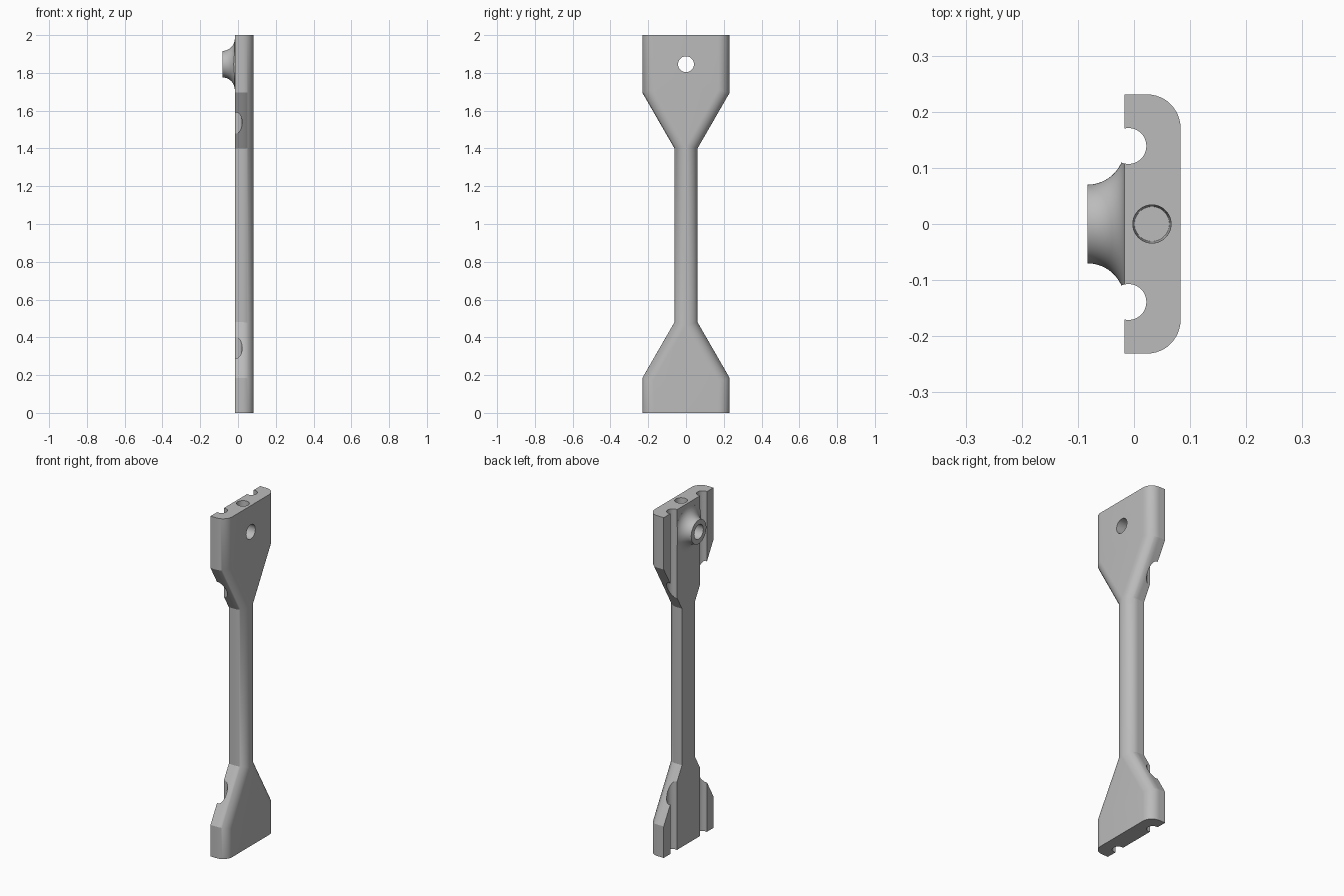
import bpy, bmesh, math
from mathutils import Matrix, Vector

cube = bpy.data.objects.get("Cube")
if cube:
    bpy.data.objects.remove(cube, do_unlink=True)

BACK, FACE = -0.017, 0.083      # plate faces along x
WIDE, NECK = 0.231, 0.061       # half widths
ROUND = 0.06                    # edge rounding
HOLE_Z = 1.846

grey = bpy.data.materials.new("plain grey")
grey.use_nodes = True
colour = (0.5, 0.5, 0.5, 1)
grey.diffuse_color = colour
grey.node_tree.nodes["Principled BSDF"].inputs["Base Color"].default_value = colour


def make_object(name, bm):
    bmesh.ops.recalc_face_normals(bm, faces=bm.faces)
    mesh = bpy.data.meshes.new(name)
    bm.to_mesh(mesh)
    bm.free()
    mesh.materials.append(grey)
    obj = bpy.data.objects.new(name, mesh)
    bpy.context.collection.objects.link(obj)
    return obj


def loft(name, rings):
    """Closed solid through a list of rings of points."""
    bm = bmesh.new()
    rows = [[bm.verts.new(p) for p in ring] for ring in rings]
    n = len(rows[0])
    for a, b in zip(rows, rows[1:]):
        for i in range(n):
            j = (i + 1) % n
            bm.faces.new((a[i], a[j], b[j], b[i]))
    bm.faces.new(rows[0])
    bm.faces.new(rows[-1])
    return make_object(name, bm)


def cylinder(name, radius, start, end, end_radius=None):
    bm = bmesh.new()
    start, end = Vector(start), Vector(end)
    axis = end - start
    turn = axis.to_track_quat("Z", "Y").to_matrix().to_4x4()
    bmesh.ops.create_cone(bm, cap_ends=True, segments=48, radius1=radius,
                          radius2=end_radius or radius, depth=axis.length,
                          matrix=Matrix.Translation((start + end) / 2) @ turn)
    return make_object(name, bm)


def combine(target, other, operation):
    mod = target.modifiers.new(operation, "BOOLEAN")
    mod.operation, mod.object, mod.solver = operation, other, "EXACT"
    bpy.context.view_layer.objects.active = target
    bpy.ops.object.modifier_apply(modifier=mod.name)
    bpy.data.objects.remove(other, do_unlink=True)


# Plate: rounded section swept along the outline, mitred where it bends
def section(z, half, miter):
    side = [(BACK, 0)]
    for i in range(13):
        a = math.radians(90) * i / 12
        side.append((FACE - ROUND + ROUND * math.sin(a), ROUND * (1 - math.cos(a))))
    left = [(x, half - d, z + d * miter) for x, d in side]
    return left + [(x, -y, h) for x, y, h in reversed(left)]


bend = math.tan(math.atan2(WIDE - NECK, 0.295) / 2)
plate = loft("handle_plate", [
    section(0, WIDE, 0), section(0.185, WIDE, -bend), section(0.48, NECK, -bend),
    section(1.4, NECK, bend), section(1.695, WIDE, bend), section(2, WIDE, 0)])

# Flared boss on the -x face
flare = 0.066
profile = []
for i in range(13):
    a = math.radians(85) * i / 12
    profile.append((-0.083 + flare * math.sin(a), 0.136 - flare * math.cos(a)))
profile.append((0.0, profile[-1][1]))
boss = loft("flared_boss", [
    [(x, r * math.cos(math.tau * k / 64), HOLE_Z + r * math.sin(math.tau * k / 64))
     for k in range(64)] for x, r in profile])
combine(plate, boss, "UNION")

# Two full-length grooves, cross hole and blind hole in the top
for y in (-0.139, 0.139):
    combine(plate, cylinder("groove_cutter", 0.032, (-0.01, y, -0.1), (-0.01, y, 2.1)),
            "DIFFERENCE")
combine(plate, cylinder("cross_hole_cutter", 0.042, (-0.2, 0, HOLE_Z), (0.2, 0, HOLE_Z)),
        "DIFFERENCE")
combine(plate, cylinder("top_hole_cutter", 0.031, (0.032, 0, 1.92), (0.032, 0, 2.01), 0.0345),
        "DIFFERENCE")

bpy.ops.object.select_all(action="DESELECT")
plate.select_set(True)
bpy.context.view_layer.objects.active = plate
bpy.ops.object.shade_smooth_by_angle(angle=math.radians(25))
